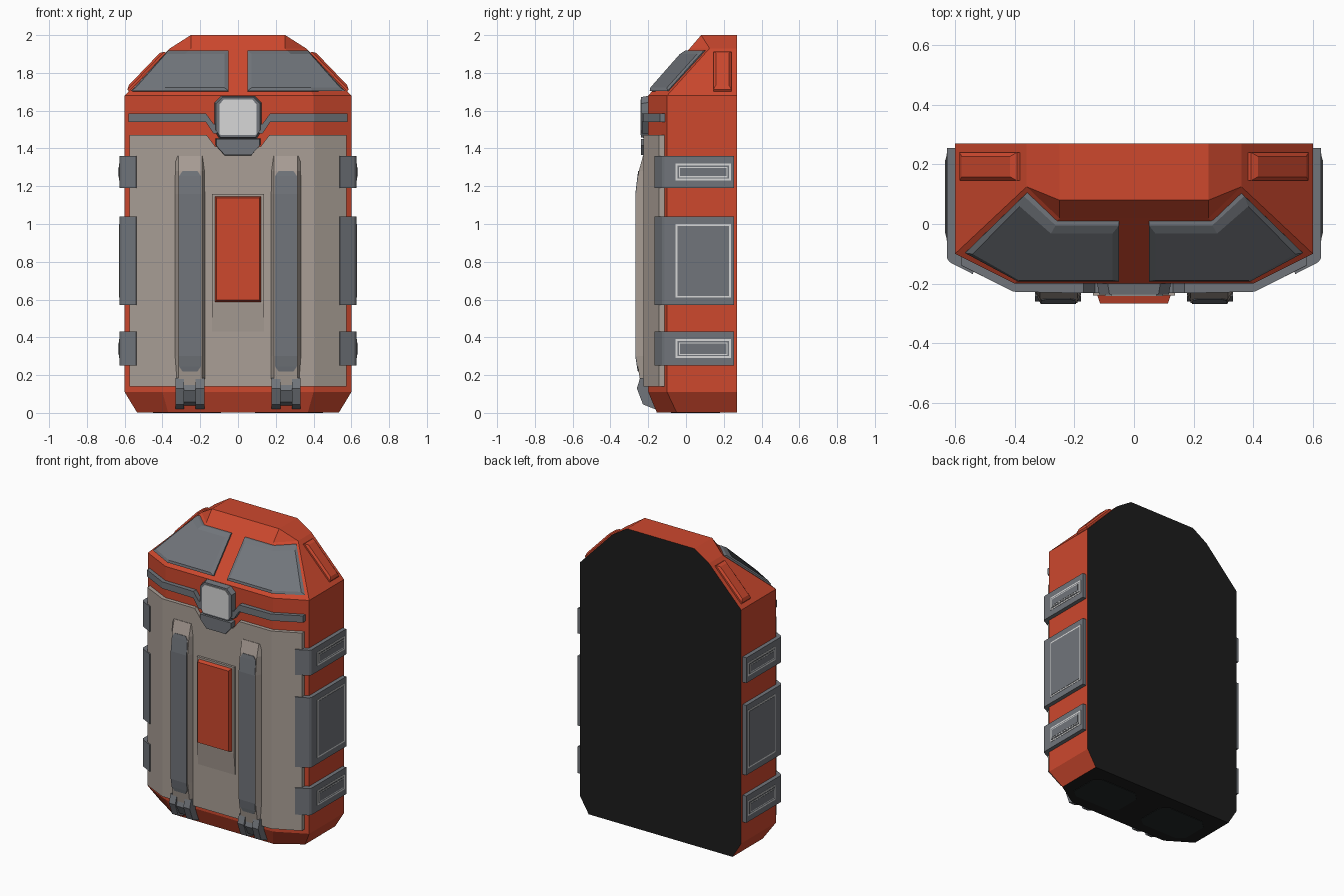
import bpy, bmesh

if "Cube" in bpy.data.objects:
    bpy.data.objects.remove(bpy.data.objects["Cube"])


def material(name, rgb):
    m = bpy.data.materials.new(name)
    m.diffuse_color = (*rgb, 1)
    m.use_nodes = True
    m.node_tree.nodes["Principled BSDF"].inputs["Base Color"].default_value = m.diffuse_color
    return m


RED = material("red_orange", (0.61, 0.065, 0.027))
BEIGE = material("warm_beige", (0.40, 0.345, 0.305))
GREY = material("steel_grey", (0.165, 0.178, 0.198))
LIGHT = material("light_grey", (0.68, 0.68, 0.68))
BLACK = material("black", (0.012, 0.012, 0.012))
PAD = material("pad_black", (0.017, 0.021, 0.021))


def loft(name, rings, mat, mirror=False):
    """Skin a row of equal-length point rings, cap the ends, optionally repeat at -x."""
    bm = bmesh.new()
    for s in ((1, -1) if mirror else (1,)):
        vs = [[bm.verts.new((s * x, y, z)) for x, y, z in r] for r in rings]
        n = len(vs[0])
        for a, b in zip(vs, vs[1:]):
            for i in range(n):
                j = (i + 1) % n
                bm.faces.new((a[i], a[j], b[j], b[i]))
        bm.faces.new(vs[0])
        bm.faces.new(vs[-1])
    bmesh.ops.remove_doubles(bm, verts=bm.verts, dist=1e-5)
    bmesh.ops.recalc_face_normals(bm, faces=bm.faces)
    me = bpy.data.meshes.new(name)
    bm.to_mesh(me)
    bm.free()
    me.materials.append(mat)
    ob = bpy.data.objects.new(name, me)
    bpy.context.collection.objects.link(ob)
    return ob


def sym(half):
    """Close a right-hand outline of (x, v) points with its mirror image."""
    return half + [(-x, v) for x, v in reversed(half)]


def band(name, cols, back, mat):
    """Wrap-round plate from columns (x, y, z_low, z_high) mirrored to the left."""
    full = [(-x, y, a, b) for x, y, a, b in reversed(cols)] + cols
    return loft(name, [[(x, y, a), (x, y, b), (x, y + back, b), (x, y + back, a)]
                       for x, y, a, b in full], mat)


def front_plate(name, half, y0, y1, mat, inset=0.0):
    """Symmetric plate seen from the front, with its front outline drawn in."""
    out = sym(half)
    cz = sum(p[1] for p in out) / len(out)
    small = [(x - (inset if x > 0 else -inset), z - (inset if z > cz else -inset)) for x, z in out]
    return loft(name, [[(x, y0, z) for x, z in out], [(x, y1, z) for x, z in small]], mat)


# Main shell: stacked plan outlines, with black back and underside
levels = [
    (0.003, [(.535, .27), (.535, -.05), (.37, -.155)]),
    (0.11, [(.6, .27), (.6, -.10), (.4, -.20)]),
    (1.68, [(.6, .27), (.6, -.10), (.4, -.20)]),
    (1.93, [(.36, .27), (.36, .125), (.25, .02)]),
    (2.00, [(.25, .27), (.25, .08), (.25, .08)]),
]
shell = loft("case_shell", [[(x, y, z) for x, y in sym(h)] for z, h in levels], RED)
shell.data.materials.append(BLACK)
for p in shell.data.polygons:
    if p.normal.y > .9 or p.normal.z < -.9:
        p.material_index = 1

# Pads under the base
pad = [(.14, -.08), (.40, -.08), (.45, -.04), (.45, .13), (.40, .18), (.14, .18), (.09, .13), (.09, -.04)]
loft("base_pads", [[(x, y, z) for x, y in pad] for z in (0, .008)], PAD, True)

# Beige front panel with a notch for the latch, and the grey stripe above it
band("front_panel", [(.12, -.225, .14, 1.41), (.165, -.225, .14, 1.47),
                     (.405, -.225, .14, 1.47), (.575, -.142, .14, 1.47)], .04, BEIGE)
band("grey_stripe", [(.10, -.232, 1.48, 1.53), (.13, -.232, 1.48, 1.53),
                     (.17, -.232, 1.54, 1.585), (.405, -.227, 1.54, 1.585),
                     (.58, -.138, 1.54, 1.585)], .04, GREY)

# Latch: housing, light face and lower lip
front_plate("latch_housing", [(.09, 1.68), (.125, 1.645), (.125, 1.49), (.10, 1.45)],
            -.19, -.237, GREY, .008)
front_plate("latch_face", [(.075, 1.66), (.097, 1.635), (.097, 1.475), (.09, 1.47)],
            -.23, -.242, LIGHT)
front_plate("latch_lip", [(.12, 1.455), (.12, 1.42), (.075, 1.36)], -.19, -.237, GREY, .005)

# Vertical rails with grey grip strips
rail = [(.14, -.238), (.30, -.264), (1.16, -.264), (1.28, -.25), (1.36, -.228)]
loft("rails", [[(.17, -.21, z), (.19, y, z), (.315, y, z), (.34, -.21, z)] for z, y in rail],
     BEIGE, True)
grip = [(.22, -.255, .04), (.245, -.26, .057), (.30, -.268, .059), (1.16, -.268, .059),
        (1.255, -.257, .057), (1.28, -.253, .04)]
loft("grip_strips", [[(.254 - w, y + .015, z), (.254 - w, y, z), (.254 + w, y, z),
                      (.254 + w, y + .015, z)] for z, y, w in grip], GREY, True)

# Centre plaque: beige ramp and raised red plate
loft("plaque_base", [[(-.138, -.21, z), (-.138, y, z), (.138, y, z), (.138, -.21, z)]
                     for z, y in ((.43, -.226), (.58, -.24), (1.16, -.24))], BEIGE)
front_plate("plaque", [(.126, 1.15), (.126, .585)], -.23, -.266, RED, .012)

# Bottom hinges: two knuckles and a recessed middle on each
side = [(-.20, .185), (-.243, .185), (-.26, .13), (-.228, .045), (-.165, .02), (-.13, .03)]
for name, x0, x1, d in (("hinge_inner", .178, .225, 0), ("hinge_middle", .22, .29, .012),
                        ("hinge_outer", .285, .332, 0)):
    loft(name, [[(x, y + d, z - d if z > .1 else z + d) for y, z in side] for x in (x0, x1)],
         GREY, True)

# Side clamps wrapping the front corners, with ringed inserts
plan = [(.59, .255), (.627, .255), (.627, -.115), (.618, -.128), (.54, -.168), (.53, -.12), (.59, -.08)]
for name, z0, z1 in (("lower", .25, .43), ("middle", .57, 1.04), ("upper", 1.19, 1.36)):
    loft(name + "_clamp", [[(x, y, z) for x, y in plan] for z in (z0, z1)], GREY, True)
    for part, inset, x, mat in (("ring", .040, .629, LIGHT), ("insert", .050, .631, GREY)):
        a, b = z0 + inset, z1 - inset
        k = inset - .040
        loft(f"{name}_clamp_{part}",
             [[(xx, -.055 + k, a), (xx, .237 - k, a), (xx, .237 - k, b), (xx, -.055 + k, b)]
              for xx in (.615, x)], mat, True)
    if name != "middle":
        # small clamps have a second, finer ring
        for part, k, x, mat in (("fine_ring", .017, .6325, LIGHT), ("core", .023, .634, GREY)):
            a, b = z0 + .04 + k, z1 - .04 - k
            loft(f"{name}_clamp_{part}",
                 [[(xx, -.055 + k, a), (xx, .237 - k, a), (xx, .237 - k, b), (xx, -.055 + k, b)]
                  for xx in (.615, x)], mat, True)


# Windows folded over the sloping front and corner facets
def window_ring(d, inner, f, low, high):
    def row(z):
        t = (z - 1.68) / .25
        cx, cy = .4 - .15 * t, -.2 + .22 * t
        ox, oy = .6 - .24 * t, -.1 + .225 * t
        ox, oy = ox + (cx - ox) * f, oy + (cy - oy) * f
        return [(inner, cy - d, z), (cx + d * .4, cy - d, z), (ox + d * .7, oy - d * .7, z)]
    return row(low) + row(high)[::-1]


loft("windows", [window_ring(-.015, .05, .10, 1.70, 1.918),
                 window_ring(.014, .05, .10, 1.705, 1.918),
                 window_ring(.026, .072, .20, 1.722, 1.90)], GREY, True)

# Raised bars on the shoulders
loft("shoulder_bars", [
    [(.57, .145, 1.69), (.57, .24, 1.69), (.37, .24, 1.90), (.37, .145, 1.90)],
    [(.585, .145, 1.712), (.585, .24, 1.712), (.392, .24, 1.912), (.392, .145, 1.912)],
    [(.578, .158, 1.735), (.578, .227, 1.735), (.415, .227, 1.905), (.415, .158, 1.905)],
], RED, True)
